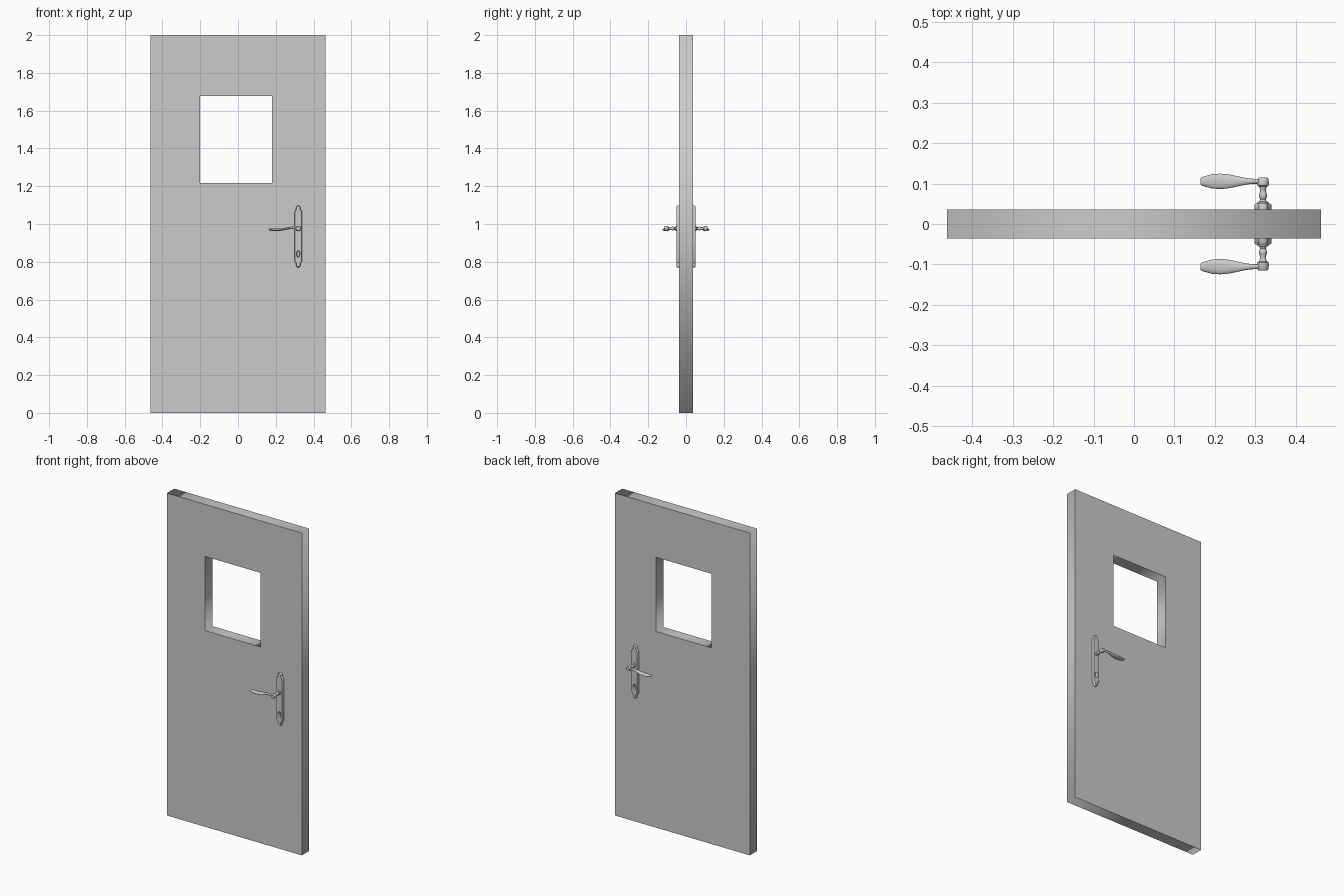
import bpy, bmesh
from math import sin, cos, pi, radians
from mathutils import Matrix, Vector

if "Cube" in bpy.data.objects:
    bpy.data.objects.remove(bpy.data.objects["Cube"])


def finish(name, bm, mirror=False, smooth=False):
    bmesh.ops.remove_doubles(bm, verts=bm.verts, dist=1e-5)
    bmesh.ops.recalc_face_normals(bm, faces=bm.faces)
    mesh = bpy.data.meshes.new(name)
    bm.to_mesh(mesh)
    bm.free()
    ob = bpy.data.objects.new(name, mesh)
    bpy.context.collection.objects.link(ob)
    if mirror:
        m = ob.modifiers.new("both_sides", 'MIRROR')
        m.use_axis = (False, True, False)
    bpy.ops.object.select_all(action='DESELECT')
    ob.select_set(True)
    bpy.context.view_layer.objects.active = ob
    if smooth:
        bpy.ops.object.shade_smooth_by_angle(angle=radians(40))
    return ob


def slab(name, outlines, y, half, bevel=0.0, **kw):
    """Extrude x/z outlines (first = outside, rest = holes) along y."""
    cu = bpy.data.curves.new(name + "_outline", 'CURVE')
    cu.dimensions = '2D'
    cu.fill_mode = 'BOTH'
    cu.extrude = half - bevel
    cu.bevel_depth = bevel
    cu.bevel_resolution = 0
    cu.offset = -bevel
    for pts in outlines:
        sp = cu.splines.new('POLY')
        sp.points.add(len(pts) - 1)
        for p, (x, z) in zip(sp.points, pts):
            p.co = (x, z, 0, 1)
        sp.use_cyclic_u = True
    tmp = bpy.data.objects.new(name + "_outline", cu)
    bpy.context.collection.objects.link(tmp)
    dg = bpy.context.evaluated_depsgraph_get()
    me = bpy.data.meshes.new_from_object(tmp.evaluated_get(dg))
    bpy.data.objects.remove(tmp)
    bm = bmesh.new()
    bm.from_mesh(me)
    bm.transform(Matrix.Translation((0, y, 0)) @ Matrix.Rotation(pi / 2, 4, 'X'))
    return finish(name, bm, **kw)


def loft(name, rings, **kw):
    """Skin a list of equal-length point rings and cap the ends."""
    bm = bmesh.new()
    vs = [[bm.verts.new(p) for p in r] for r in rings]
    n = len(vs[0])
    for a, b in zip(vs, vs[1:]):
        for i in range(n):
            j = (i + 1) % n
            bm.faces.new((a[i], a[j], b[j], b[i]))
    bm.faces.new(vs[0])
    bm.faces.new(vs[-1])
    return finish(name, bm, **kw)


def rect(x0, x1, z0, z1):
    return [(x0, z0), (x1, z0), (x1, z1), (x0, z1)]


def ring(n):
    return [(cos(2 * pi * i / n), sin(2 * pi * i / n)) for i in range(n)]


HX, HZ = 0.319, 0.976   # handle axis

# Door leaf with window opening
slab("door_leaf", [rect(-0.463, 0.463, 0, 2), rect(-0.2, 0.18, 1.217, 1.677)], 0, 0.036)

# Back plate: shaped ends, same top and bottom, with a keyhole
end = [(0.021, 0.128), (0.017, 0.137), (0.012, 0.143), (0.011, 0.149),
       (0.012, 0.154), (0.009, 0.160), (0.004, 0.163)]
right = [(x, -z) for x, z in reversed(end)] + end
outline = right + [(-x, z) for x, z in reversed(right)]
PZ = 0.934
plate = [(HX + x, PZ + z) for x, z in outline]
keyhole = [(HX + 0.007 * c, 0.842 + 0.015 * s) for c, s in ring(12)]
slab("back_plate", [plate, keyhole], -0.036, 0.015, bevel=0.003, mirror=True)

# Turned spindle: (distance from door centre, radius)
profile = [(0.045, 0.013), (0.054, 0.013), (0.056, 0.009), (0.061, 0.007),
           (0.065, 0.009), (0.070, 0.0105), (0.075, 0.009), (0.081, 0.007),
           (0.088, 0.008), (0.093, 0.010), (0.095, 0.014), (0.100, 0.0145),
           (0.112, 0.0135), (0.115, 0.011)]
loft("handle_spindle",
     [[(HX + r * c, -d, HZ + r * s) for c, s in ring(16)] for d, r in profile],
     mirror=True, smooth=True)

# Lever: (x, z, half width in y, half thickness in z)
sections = [(0.318, 0.977, 0.006, 0.007), (0.300, 0.979, 0.006, 0.006),
            (0.285, 0.980, 0.007, 0.006), (0.268, 0.978, 0.010, 0.006),
            (0.250, 0.974, 0.014, 0.006), (0.232, 0.971, 0.0175, 0.006),
            (0.212, 0.969, 0.019, 0.006), (0.192, 0.969, 0.0175, 0.006),
            (0.176, 0.970, 0.013, 0.006), (0.167, 0.971, 0.0105, 0.0055),
            (0.165, 0.971, 0.008, 0.004)]
loft("handle_lever",
     [[(x, -0.1055 + w * c, z + t * s) for c, s in ring(16)] for x, z, w, t in sections],
     mirror=True, smooth=True)
